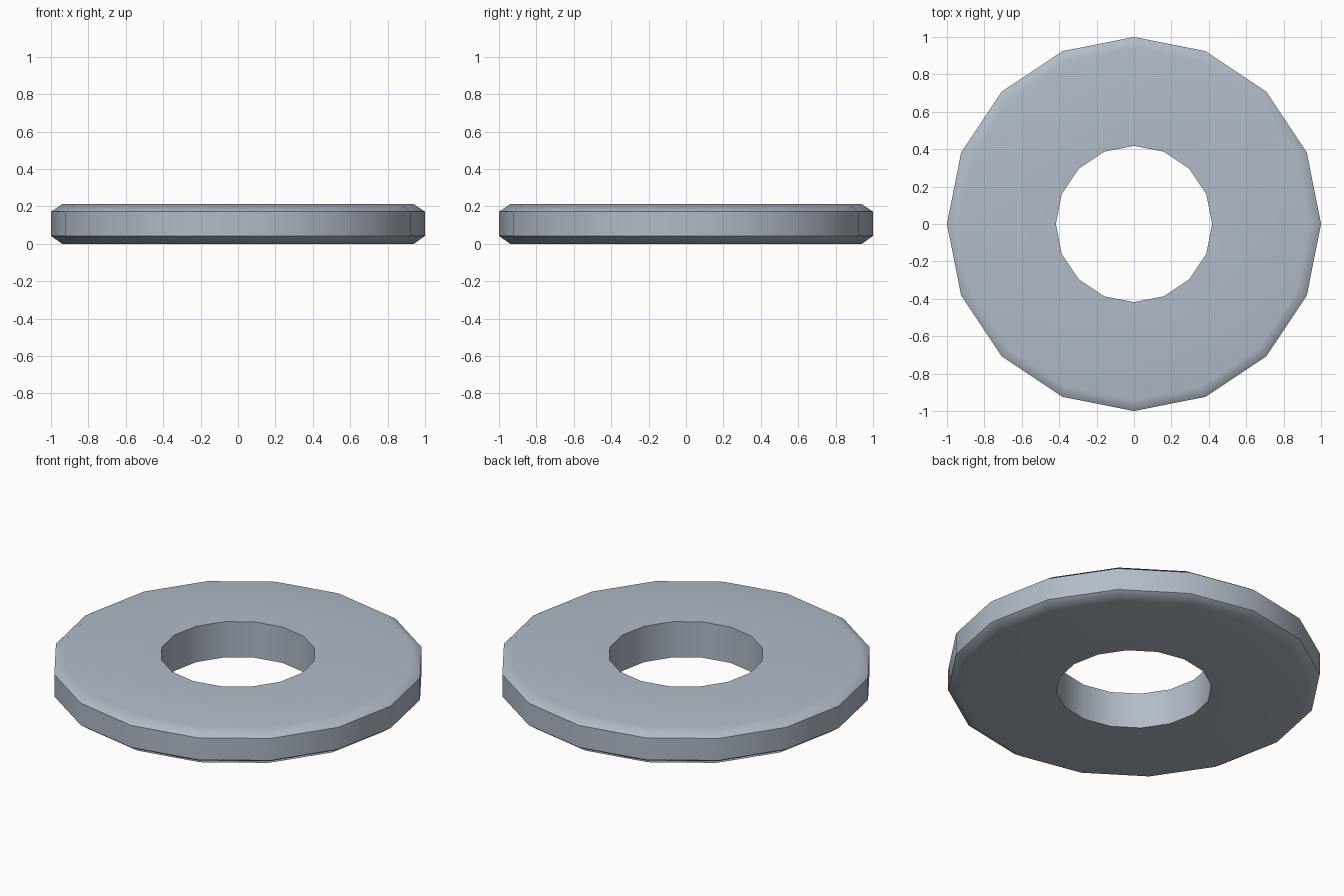
import bpy, bmesh, math

if "Cube" in bpy.data.objects:
    bpy.data.objects.remove(bpy.data.objects["Cube"])

SIDES = 16
# Ring cross-section (radius, height): square bore, chamfered outer rim
PROFILE = [(0.418, 0.0), (0.94, 0.0), (1.0, 0.042), (1.0, 0.172), (0.94, 0.212), (0.418, 0.212)]

# Flat washer: revolve the closed profile around z
bm = bmesh.new()
rings = []
for i in range(SIDES):
    a = math.tau * i / SIDES
    rings.append([bm.verts.new((r * math.cos(a), r * math.sin(a), z)) for r, z in PROFILE])
for i in range(SIDES):
    cur, nxt = rings[i], rings[(i + 1) % SIDES]
    for j in range(len(PROFILE)):
        k = (j + 1) % len(PROFILE)
        bm.faces.new((cur[j], nxt[j], nxt[k], cur[k]))
bmesh.ops.recalc_face_normals(bm, faces=bm.faces)

mesh = bpy.data.meshes.new("washer")
bm.to_mesh(mesh)
bm.free()
washer = bpy.data.objects.new("washer", mesh)
bpy.context.collection.objects.link(washer)

# Blue-grey steel
steel = bpy.data.materials.new("steel")
steel.diffuse_color = (0.44, 0.50, 0.58, 1.0)
steel.use_nodes = True
steel.node_tree.nodes["Principled BSDF"].inputs["Base Color"].default_value = steel.diffuse_color
mesh.materials.append(steel)

# Smooth round walls and chamfer blend, crisp rim and bore edges
bpy.context.view_layer.objects.active = washer
washer.select_set(True)
bpy.ops.object.shade_smooth_by_angle(angle=math.radians(40))

# Keep the large faces flat so shading blends only across the chamfer
weighted = washer.modifiers.new("flat_faces", 'WEIGHTED_NORMAL')
weighted.keep_sharp = True
